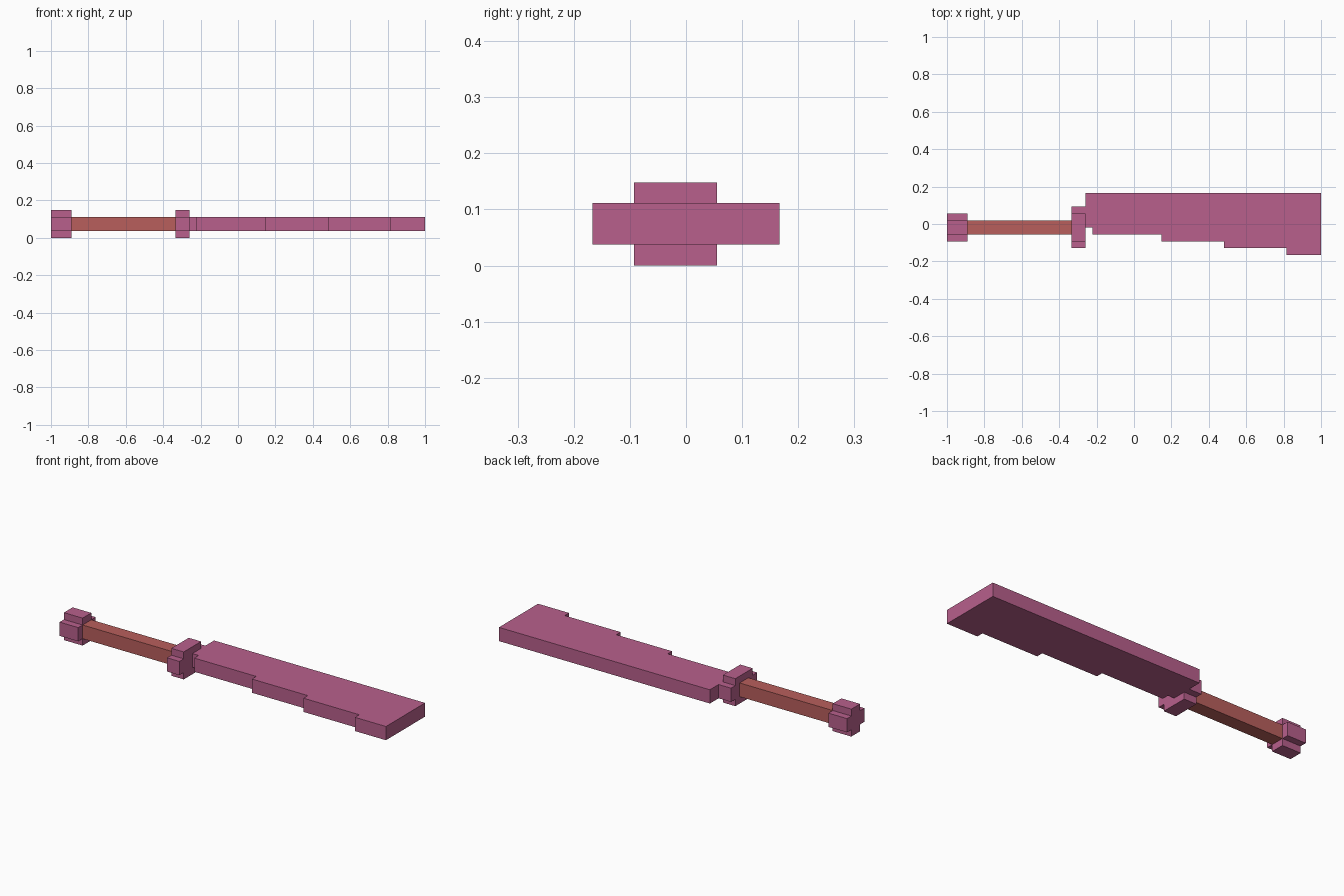
import bpy
import bmesh
from mathutils import Vector

cube = bpy.data.objects.get("Cube")
if cube:
    bpy.data.objects.remove(cube, do_unlink=True)

U = 2 / 54  # one block unit; the whole length is 54 blocks


def make_material(name, color):
    mat = bpy.data.materials.new(name)
    mat.use_nodes = True
    mat.diffuse_color = color
    mat.node_tree.nodes["Principled BSDF"].inputs["Base Color"].default_value = color
    return mat


def extrude_profile(name, points, direction, mat):
    """Extrude a closed outline (in blocks) along a direction into a solid."""
    bm = bmesh.new()
    face = bm.faces.new([bm.verts.new(Vector(p) * U) for p in points])
    result = bmesh.ops.extrude_face_region(bm, geom=[face], use_keep_orig=True)
    verts = [g for g in result["geom"] if isinstance(g, bmesh.types.BMVert)]
    bmesh.ops.translate(bm, verts=verts, vec=Vector(direction) * U)
    bmesh.ops.recalc_face_normals(bm, faces=bm.faces)
    mesh = bpy.data.meshes.new(name)
    bm.to_mesh(mesh)
    bm.free()
    mesh.materials.append(mat)
    obj = bpy.data.objects.new(name, mesh)
    bpy.context.collection.objects.link(obj)
    return obj


def cross_block(name, x0, x1, inner, outer, mat):
    """Plus-shaped block: inner half width at full height, outer at mid height."""
    c = -0.5  # handle axis in y
    quarter = [(outer, 1), (inner, 1), (inner, 2)]
    outline = (quarter
               + [(-y, z) for y, z in reversed(quarter)]
               + [(-y, -z) for y, z in quarter]
               + [(y, -z) for y, z in reversed(quarter)])
    return extrude_profile(name, [(x0, c + y, 2 + z) for y, z in outline],
                           (x1 - x0, 0, 0), mat)


pink = make_material("pink", (0.479, 0.117, 0.262, 1))
red_brown = make_material("red brown", (0.479, 0.114, 0.107, 1))

# Handle: pommel, grip and guard
cross_block("pommel", -27, -24, 1, 2, pink)
extrude_profile("grip", [(-24, -1.5, 1), (-24, 0.5, 1), (-24, 0.5, 3), (-24, -1.5, 3)],
                (15, 0, 0), red_brown)
cross_block("guard", -9, -7, 2, 3, pink)

# Blade: straight back edge, front edge widening in steps toward the tip
steps = [(-7, -6, -0.5), (-6, 4, -1.5), (4, 13, -2.5), (13, 22, -3.5), (22, 27, -4.5)]
outline = [(27, 4.5, 1), (-7, 4.5, 1)]
for x0, x1, y in steps:
    outline += [(x0, y, 1), (x1, y, 1)]
extrude_profile("blade", outline, (0, 0, 2), pink)
